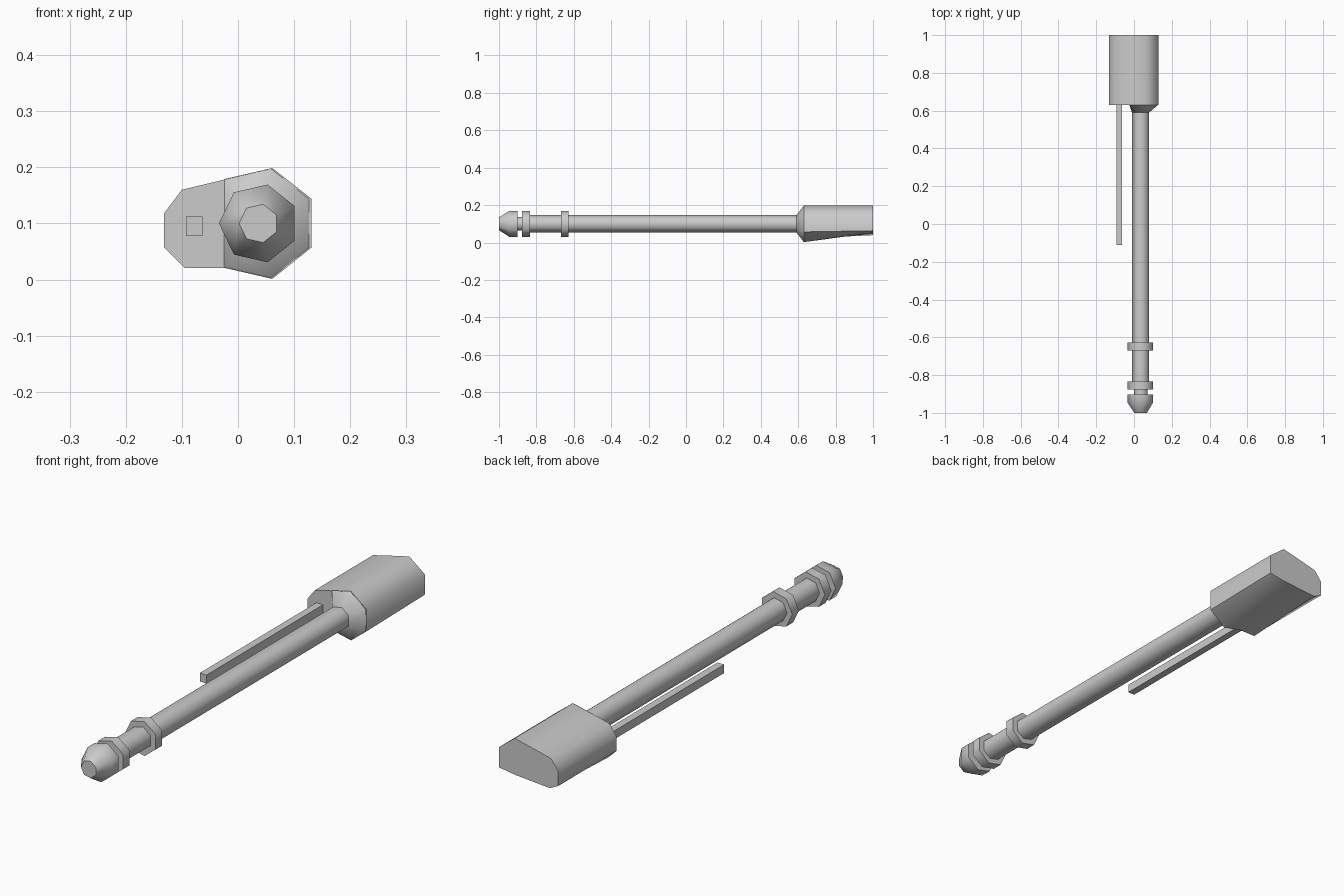
import bpy, bmesh, math

old = bpy.data.objects.get("Cube")
if old:
    bpy.data.objects.remove(old, do_unlink=True)

grey = bpy.data.materials.new("plain_grey")
grey.use_nodes = True
colour = (0.6, 0.6, 0.6, 1)
grey.diffuse_color = colour
grey.node_tree.nodes["Principled BSDF"].inputs["Base Color"].default_value = colour

AXIS_X, AXIS_Z, SIDES = 0.037, 0.1, 7


def ring(radius):
    """Seven-sided section around the rod axis, with a flat on the +x side."""
    angles = [math.tau * (i + 0.5) / SIDES for i in range(SIDES)]
    return [(AXIS_X + radius * math.cos(a), AXIS_Z + radius * math.sin(a)) for a in angles]


def loft(name, sections):
    """Capped skin through (y, outline) sections, smooth with sharp rims."""
    bm = bmesh.new()
    loops = [[bm.verts.new((x, y, z)) for x, z in outline] for y, outline in sections]
    for a, b in zip(loops, loops[1:]):
        for i in range(len(a)):
            j = (i + 1) % len(a)
            bm.faces.new((a[i], a[j], b[j], b[i]))
    bm.faces.new(loops[0])
    bm.faces.new(loops[-1])
    bmesh.ops.recalc_face_normals(bm, faces=bm.faces)
    mesh = bpy.data.meshes.new(name)
    bm.to_mesh(mesh)
    bm.free()
    mesh.materials.append(grey)
    obj = bpy.data.objects.new(name, mesh)
    bpy.context.collection.objects.link(obj)
    bpy.ops.object.select_all(action='DESELECT')
    obj.select_set(True)
    bpy.context.view_layer.objects.active = obj
    bpy.ops.object.shade_smooth_by_angle(angle=math.radians(55))
    return obj


def turned(name, profile):
    return loft(name, [(y, ring(r)) for y, r in profile])


# Rod, tapered tip and its narrow neck
turned("main_rod", [(-0.86, 0.047), (0.60, 0.047)])
turned("tip", [(-1.0, 0.035), (-0.945, 0.071), (-0.902, 0.071)])
turned("neck", [(-0.91, 0.038), (-0.86, 0.038)])

# Flanges near the tip
for name, y in (("front_flange", -0.855), ("rear_flange", -0.648)):
    turned(name, [(y - 0.021, 0.071), (y + 0.021, 0.071)])

# Collar flaring into the housing, flattened on the side facing the pin
flare = [(max(x, -0.025), z) for x, z in ring(0.101)]
loft("collar", [(0.59, ring(0.048)), (0.631, flare)])

# Housing with an underside that rises towards the back
upper = [(0.131, 0.144), (0.062, 0.198), (-0.025, 0.178),
         (-0.10, 0.16), (-0.132, 0.118), (-0.132, 0.058)]
front_low = [(-0.095, 0.021), (-0.025, 0.021), (0.062, 0.002), (0.131, 0.057)]
back_low = [(x, 0.047 + 0.08 * x) for x, z in front_low]
back_low[-1] = (0.131, 0.063)
loft("housing", [(0.63, upper + front_low), (1.0, upper + back_low)])

# Square side pin
pin = [(-0.093, 0.078), (-0.063, 0.078), (-0.063, 0.112), (-0.093, 0.112)]
loft("side_pin", [(-0.11, pin), (0.64, pin)])
